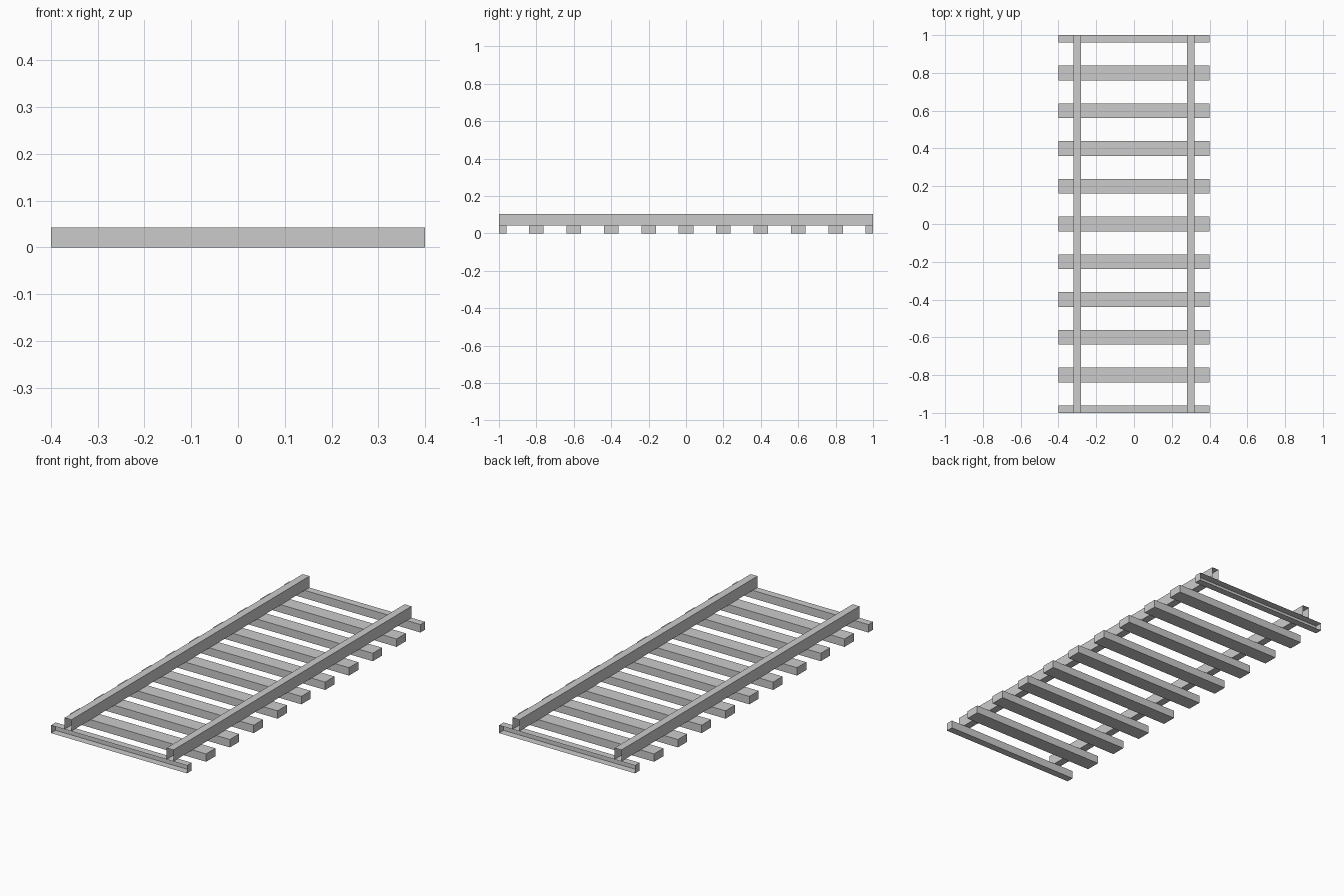
import bpy, bmesh
from mathutils import Vector

if "Cube" in bpy.data.objects:
    bpy.data.objects.remove(bpy.data.objects["Cube"])


def box(name, lo, hi, open_ends=()):
    """Box from corner to corner; faces pointing along open_ends are left out."""
    lo, hi = Vector(lo), Vector(hi)
    bm = bmesh.new()
    bmesh.ops.create_cube(bm, size=1)
    bmesh.ops.scale(bm, vec=hi - lo, verts=bm.verts)
    bmesh.ops.translate(bm, vec=(lo + hi) / 2, verts=bm.verts)
    bm.normal_update()
    gone = [f for f in bm.faces
            if any(f.normal.dot(Vector((0, s, 0))) > 0.9 for s in open_ends)]
    bmesh.ops.delete(bm, geom=gone, context='FACES_ONLY')
    mesh = bpy.data.meshes.new(name)
    bm.to_mesh(mesh)
    bm.free()
    obj = bpy.data.objects.new(name, mesh)
    bpy.context.collection.objects.link(obj)
    return obj


half_length = 1.0
tie_x, tie_y, tie_top = 0.4, 0.039, 0.042
rail_x, rail_half, rail_top = 0.3, 0.02, 0.103

# Cross ties, the two end ones cut in half and open where the track continues
for i in range(11):
    y = -1 + 0.2 * i
    y0, y1 = max(y - tie_y, -half_length), min(y + tie_y, half_length)
    ends = (-1,) if i == 0 else (1,) if i == 10 else ()
    box(f"cross_tie_{i + 1}", (-tie_x, y0, 0), (tie_x, y1, tie_top), ends)

# Rails, open at both ends
for side, s in (("left", -1), ("right", 1)):
    box(f"{side}_rail", (s * rail_x - rail_half, -half_length, tie_top),
        (s * rail_x + rail_half, half_length, rail_top), (-1, 1))
